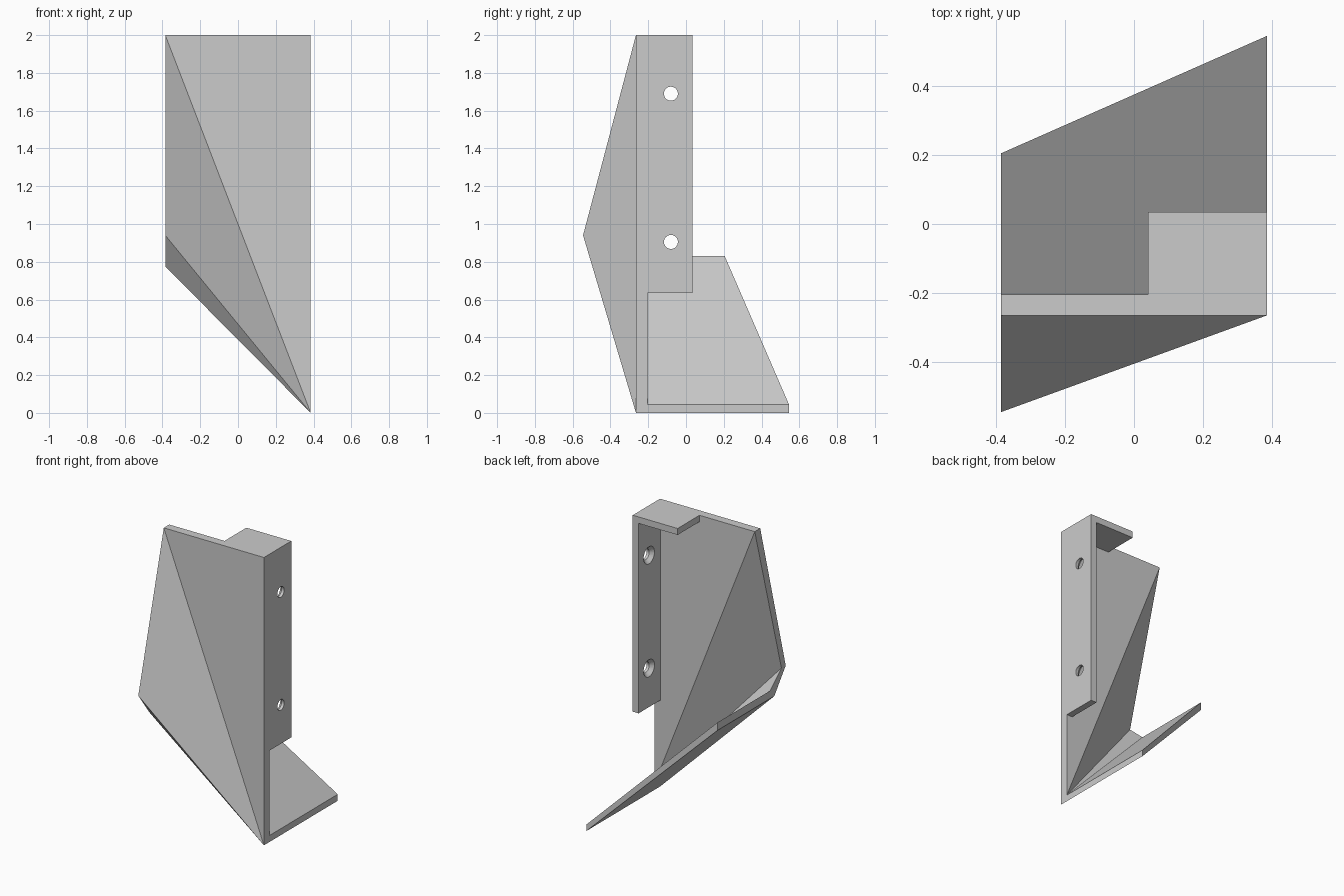
import bpy, bmesh, math
from mathutils import Matrix, Vector

if "Cube" in bpy.data.objects:
    bpy.data.objects.remove(bpy.data.objects["Cube"], do_unlink=True)

# Single plain grey
GREY = (0.6, 0.6, 0.6, 1)
grey = bpy.data.materials.new("plain grey")
grey.use_nodes = True
grey.diffuse_color = GREY
grey.node_tree.nodes["Principled BSDF"].inputs["Base Color"].default_value = GREY

W = 0.385      # half width
FRONT = -0.265
INNER = -0.205


def finish(bm, name):
    bmesh.ops.recalc_face_normals(bm, faces=bm.faces)
    mesh = bpy.data.meshes.new(name)
    bm.to_mesh(mesh)
    bm.free()
    mesh.materials.append(grey)
    obj = bpy.data.objects.new(name, mesh)
    bpy.context.collection.objects.link(obj)
    return obj


def box(name, lo, hi):
    lo, hi = Vector(lo), Vector(hi)
    bm = bmesh.new()
    bmesh.ops.create_cube(bm, size=1, matrix=Matrix.Translation((lo + hi) / 2)
                          @ Matrix.Diagonal((*(hi - lo), 1)))
    return finish(bm, name)


def cut_cone(target, x, y, z, depth, r_inside, r_outside):
    # Round cutter lying along x, centred on x
    bm = bmesh.new()
    bmesh.ops.create_cone(bm, cap_ends=True, segments=32, radius1=r_inside,
                          radius2=r_outside, depth=depth,
                          matrix=Matrix.Translation((x, y, z))
                          @ Matrix.Rotation(math.pi / 2, 4, 'Y'))
    cutter = finish(bm, "hole_cutter")
    cutter.hide_render = True
    mod = target.modifiers.new("hole", 'BOOLEAN')
    mod.operation, mod.solver, mod.object = 'DIFFERENCE', 'EXACT', cutter
    bpy.context.view_layer.objects.active = target
    bpy.ops.object.modifier_apply(modifier=mod.name)
    bpy.data.objects.remove(cutter, do_unlink=True)


# Folded shell: the same border for the outer and the inner skin
# order: top left, top right, bottom right, floor right, floor left, low fold, side fold
outer = [(-W, FRONT, 2), (W, FRONT, 2), (W, FRONT, 0), (W, 0.545, 0),
         (-W, 0.205, 0.775), (-W, -0.42, 0.775), (-W, -0.545, 0.94)]
inner = [(-W, INNER, 2), (W, INNER, 2), (W, INNER, 0.045), (W, 0.545, 0.045),
         (-W, 0.205, 0.83), (-W, -0.375, 0.83), (-W, -0.498, 0.94)]
panels = [(0, 1, 2), (0, 2, 6), (6, 2, 5), (2, 3, 4, 5)]
bm = bmesh.new()
skins = [[bm.verts.new(p) for p in skin] for skin in (outer, inner)]
for skin in skins:
    for panel in panels:
        bm.faces.new([skin[i] for i in panel])
n = len(outer)
for i in range(n):
    j = (i + 1) % n
    bm.faces.new((skins[0][i], skins[0][j], skins[1][j], skins[1][i]))
finish(bm, "folded_panel_and_floor")

# Side flange with two countersunk screw holes
flange = box("side_flange", (W - 0.045, INNER, 0.635), (W, 0.035, 2))
for z in (0.905, 1.69):
    cut_cone(flange, W, -0.08, z, 0.2, 0.037, 0.037)
    cut_cone(flange, W - 0.04, -0.08, z, 0.04, 0.073, 0.037)

# Cap joining the flange to the panel at the top
box("top_cap", (0.04, INNER, 1.955), (W - 0.045, 0.035, 2))
